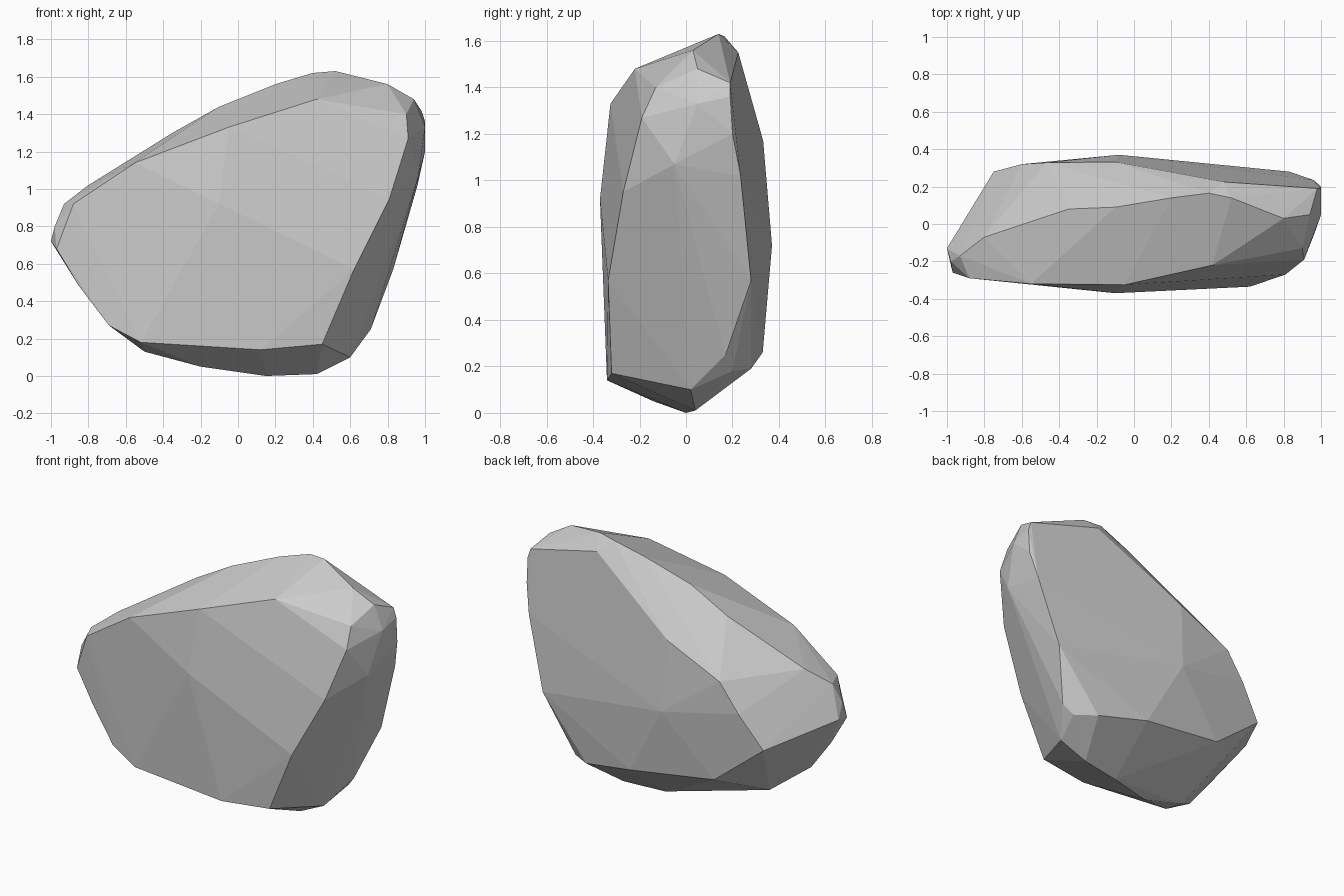
import bpy, bmesh, math

# Front face: rim and shallow central peak
front = [(-.97, -.26, .68), (-.88, -.29, .92), (-.55, -.32, 1.14), (-.05, -.325, 1.33),
         (.42, -.22, 1.48), (.91, -.19, 1.27), (.81, -.27, .95), (.62, -.335, .57),
         (.45, -.32, .17), (.12, -.34, .14), (-.52, -.315, .18), (-.1, -.37, .92)]
# Back face: rim and shallow central peak
back = [(.48, .225, 1.55), (-.1, .332, 1.17), (-.47, .328, 1.0), (-.6, .32, .82),
        (-.75, .28, .61), (-.41, .3, .34), (.17, .33, .26), (.52, .28, .19),
        (.83, .28, .57), (.96, .235, 1.02), (.98, .19, 1.42), (-.08, .37, .72)]
# Crest running over the top and down the right end
crest = [(-.8, -.07, 1.02), (-.35, .08, 1.3), (-.1, .09, 1.44), (.2, .14, 1.56),
         (.4, .165, 1.62), (.52, .14, 1.63), (.8, .03, 1.56), (.94, .05, 1.48),
         (1, .19, 1.36), (1, .05, 1.33), (1, .2, 1.2), (.9, -.13, 1.4),
         (.965, -.05, 1.07), (.65, .2, .18)]
# Left tip and narrow underside
under = [(-1, -.13, .72), (-.98, -.2, .8), (-.93, -.17, .92), (-.85, -.27, .48),
         (-.69, -.295, .27), (-.5, -.14, .13), (-.2, -.14, .05), (.15, 0, 0),
         (.42, .04, .01), (.6, .02, .1), (.71, .17, .25)]

# Boulder: convex hull of the corners, nearly coplanar facets merged
bm = bmesh.new()
for p in front + back + crest + under:
    bm.verts.new(p)
bmesh.ops.convex_hull(bm, input=bm.verts[:])
loose = [v for v in bm.verts if not v.link_faces]
bmesh.ops.delete(bm, geom=loose, context='VERTS')
bmesh.ops.dissolve_limit(bm, angle_limit=math.radians(2), verts=bm.verts[:], edges=bm.edges[:])
bmesh.ops.recalc_face_normals(bm, faces=bm.faces[:])

mesh = bpy.data.meshes.new("boulder")
bm.to_mesh(mesh)
bm.free()
boulder = bpy.data.objects.new("boulder", mesh)
bpy.context.collection.objects.link(boulder)
